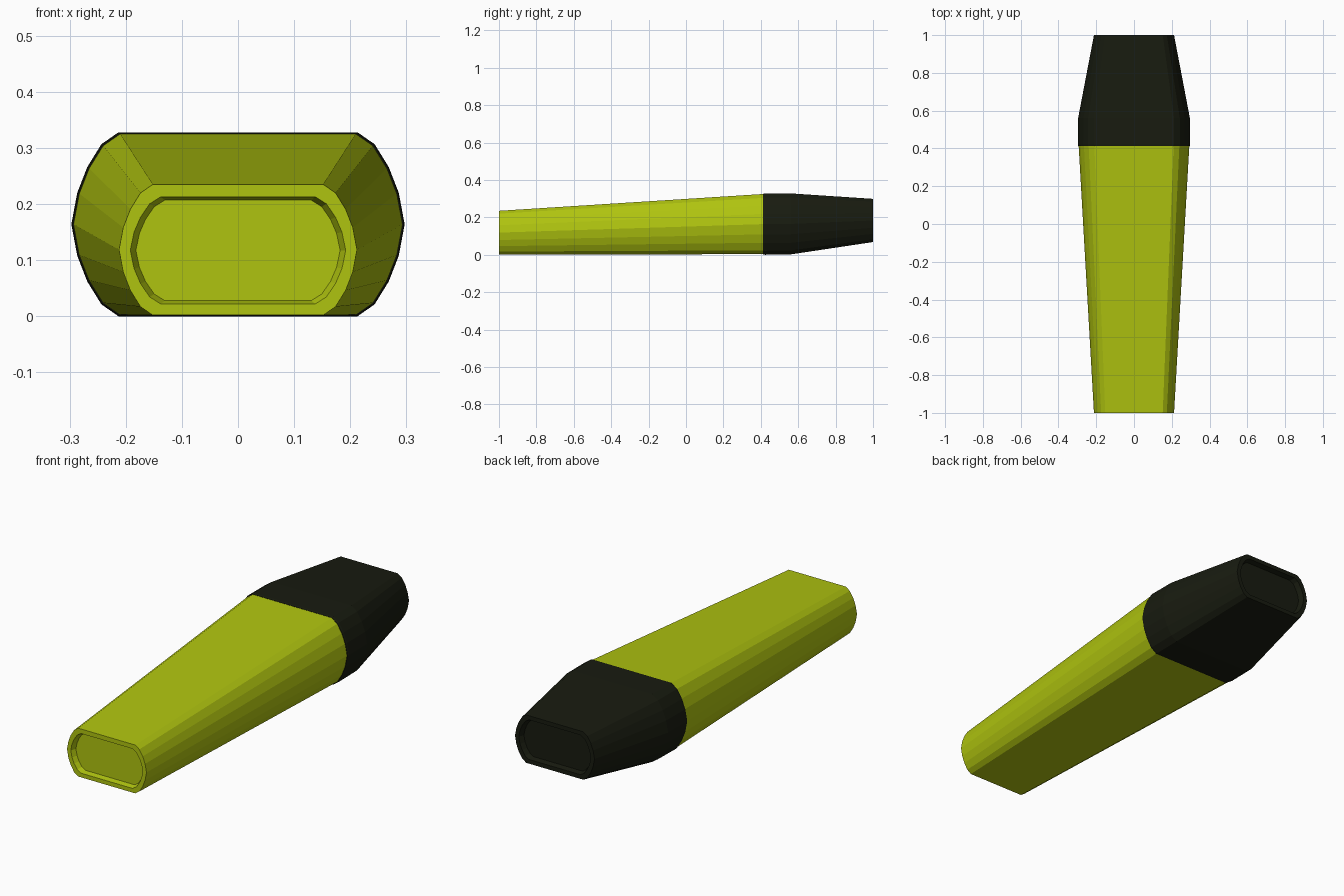
import bpy, bmesh

if "Cube" in bpy.data.objects:
    bpy.data.objects.remove(bpy.data.objects["Cube"])

# Quarter of the cross-section, in units of half width / half height
QUARTER = [(1, 0), (0.965, 0.34), (0.905, 0.62), (0.82, 0.87), (0.717, 1)]


def section():
    right = [(x, -z) for x, z in reversed(QUARTER[1:])] + QUARTER
    return right + [(-x, -z) for x, z in right]


def material(name, rgb):
    m = bpy.data.materials.new(name)
    m.diffuse_color = (*rgb, 1)
    m.use_nodes = True
    m.node_tree.nodes["Principled BSDF"].inputs["Base Color"].default_value = m.diffuse_color
    return m


def loft(name, rings, mat):
    """Skin rings given as (y, half width, z bottom, z top), capping both ends."""
    bm = bmesh.new()
    loops = []
    for y, w, z0, z1 in rings:
        c, h = (z0 + z1) / 2, (z1 - z0) / 2
        loops.append([bm.verts.new((x * w, y, c + z * h)) for x, z in section()])
    n = len(loops[0])
    for a, b in zip(loops, loops[1:]):
        for i in range(n):
            j = (i + 1) % n
            bm.faces.new((a[i], a[j], b[j], b[i]))
    bm.faces.new(loops[0])
    bm.faces.new(loops[-1])
    bmesh.ops.recalc_face_normals(bm, faces=bm.faces)
    me = bpy.data.meshes.new(name)
    bm.to_mesh(me)
    bm.free()
    me.materials.append(mat)
    ob = bpy.data.objects.new(name, me)
    bpy.context.collection.objects.link(ob)
    return ob


yellow = material("yellow_plastic", (0.43, 0.55, 0.005))
black = material("black_plastic", (0.009, 0.011, 0.005))

# Tapered barrel with a recessed end plate
loft("pen_barrel", [
    (-0.975, 0.182, 0.028, 0.207),
    (-1.0, 0.192, 0.022, 0.213),
    (-1.0, 0.212, 0.002, 0.235),
    (0.415, 0.293, 0.003, 0.325),
], yellow)

# Cap with a bevelled lip, sloping end and recessed end plate
loft("pen_cap", [
    (0.412, 0.291, 0.005, 0.323),
    (0.412, 0.295, 0.002, 0.326),
    (0.422, 0.297, 0.0, 0.328),
    (0.56, 0.296, 0.002, 0.328),
    (1.0, 0.212, 0.068, 0.299),
    (1.0, 0.192, 0.088, 0.279),
    (0.975, 0.182, 0.094, 0.273),
], black)
